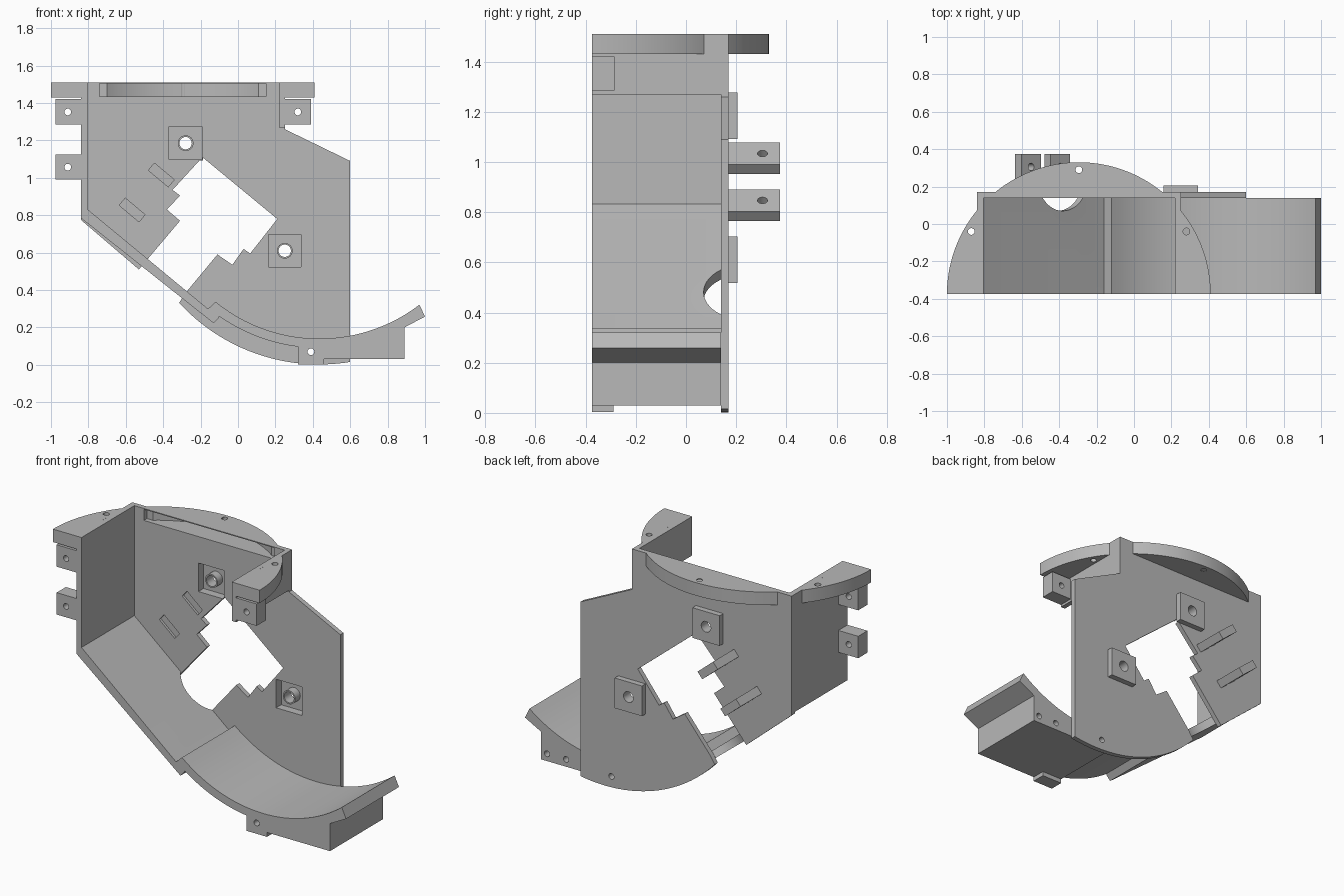
import bpy, bmesh
from math import sin, cos, sqrt, pi, radians
from mathutils import Vector

if "Cube" in bpy.data.objects:
    bpy.data.objects.remove(bpy.data.objects["Cube"])

grey = bpy.data.materials.new("plain grey")
grey.use_nodes = True
grey.diffuse_color = (0.48, 0.48, 0.48, 1)
grey.node_tree.nodes["Principled BSDF"].inputs["Base Color"].default_value = (0.48, 0.48, 0.48, 1)

FRONT, INNER, BACK = -0.375, 0.14, 0.17
TOP, RIM = 1.51, 1.43


def extrude(name, base, offset):
    """Solid made by sweeping a closed outline along an offset."""
    bm = bmesh.new()
    face = bm.faces.new([bm.verts.new(p) for p in base])
    new = bmesh.ops.extrude_face_region(bm, geom=[face])["geom"]
    bmesh.ops.translate(bm, vec=offset, verts=[v for v in new if isinstance(v, bmesh.types.BMVert)])
    bmesh.ops.recalc_face_normals(bm, faces=bm.faces)
    mesh = bpy.data.meshes.new(name)
    bm.to_mesh(mesh)
    bm.free()
    mesh.materials.append(grey)
    ob = bpy.data.objects.new(name, mesh)
    bpy.context.collection.objects.link(ob)
    return ob


def upright(name, pts, y0, y1):
    return extrude(name, [(x, y0, z) for x, z in pts], (0, y1 - y0, 0))


def flat(name, pts, z0, z1):
    return extrude(name, [(x, y, z0) for x, y in pts], (0, 0, z1 - z0))


def rect(x0, x1, z0, z1):
    return [(x0, z0), (x1, z0), (x1, z1), (x0, z1)]


def rod(name, start, offset, r, n=24):
    u = Vector(offset).orthogonal().normalized()
    v = Vector(offset).normalized().cross(u)
    ring = [Vector(start) + r * (cos(2 * pi * i / n) * u + sin(2 * pi * i / n) * v) for i in range(n)]
    return extrude(name, ring, offset)


def cut(ob, cutter):
    mod = ob.modifiers.new("cut", 'BOOLEAN')
    mod.operation, mod.solver, mod.object = 'DIFFERENCE', 'EXACT', cutter
    bpy.context.view_layer.objects.active = ob
    bpy.ops.object.modifier_apply(modifier=mod.name)
    bpy.data.objects.remove(cutter)


def arc(cx, cz, r, x0, x1, n=28):
    """Lower part of a circle between two x positions."""
    xs = [x0 + (x1 - x0) * i / n for i in range(n + 1)]
    return [(x, cz - sqrt(r * r - (x - cx) ** 2)) for x in xs]


def tilted(cx, cz, length, width):
    a = radians(-40)
    return [(cx + u * cos(a) - v * sin(a), cz + u * sin(a) + v * cos(a))
            for u, v in rect(-length / 2, length / 2, -width / 2, width / 2)]


# Back plate with its stepped opening
CX, CZ = 0.435, 1.02
opening = [(-0.28, 0.385), (-0.11, 0.59), (-0.03, 0.535), (0.03, 0.62), (0.065, 0.595),
           (0.21, 0.78), (-0.19, 1.11), (-0.35, 0.935), (-0.31, 0.905), (-0.38, 0.83),
           (-0.31, 0.77), (-0.53, 0.51)]
plate = upright("back_plate", [(-0.84, 0.775), (-0.84, TOP), (0.25, TOP), (0.25, 1.26), (0.6, 1.09)]
                + arc(CX, CZ, 1.018, 0.6, -0.315) + opening, INNER, BACK)
cut(plate, upright("rim_slot", rect(-0.74, 0.15, RIM + 0.006, TOP - 0.006), 0.1, 0.2))
cut(plate, rod("hole", (0.39, 0, 0.07), (0, 0.4, 0), 0.018))

# Square bosses behind the plate, hollow at the front with a tube inside
for side, x, z in (("upper", -0.28, 1.185), ("lower", 0.25, 0.61)):
    cut(plate, upright("pocket", rect(x - .088, x + .088, z - .088, z + .088), 0.1, 0.2))
    boss = upright(side + "_boss", rect(x - .093, x + .093, z - .093, z + .093), BACK, 0.205)
    cut(boss, upright("pocket", rect(x - .088, x + .088, z - .088, z + .088), 0.1, 0.19))
    cut(boss, rod("hole", (x, 0, z), (0, 0.4, 0), 0.033))
    tube = rod(side + "_boss_tube", (x, INNER, z), (0, 0.055, 0), 0.042)
    cut(tube, rod("hole", (x, 0, z), (0, 0.4, 0), 0.033))

# Tilted tabs sticking out of the back
for side, x, z in (("upper", -0.41, 1.015), ("lower", -0.566, 0.828)):
    cut(plate, upright("slot", tilted(x, z, 0.138, 0.05), 0.1, 0.2))
    tab = upright(side + "_back_tab", tilted(x, z, 0.138, 0.05), 0.155, 0.375)
    d = Vector((sin(radians(40)), 0, cos(radians(40))))
    cut(tab, rod("hole", Vector((x, 0.305, z)) - 0.1 * d, 0.2 * d, 0.02))

# Left wall running into the sloped floor, with a round bite at the back
wall = upright("left_wall_and_slope", [(-0.84, TOP), (-0.805, TOP), (-0.805, 0.832), (-0.155, 0.295),
                                       (-0.1, 0.255), (-0.13, 0.222), (-0.84, 0.785)], FRONT, INNER)
normal = Vector((0.64, 0, 0.77))
cut(wall, rod("bite", Vector((-0.39, 0.245, 0.47)) - 0.2 * normal, 0.4 * normal, 0.175, 48))

# Right wall
upright("right_wall", rect(0.22, 0.25, 1.27, TOP), FRONT, INNER)

# Curved trough with the block beneath it
upright("curved_trough", arc(CX, CZ, 0.88, -0.12, 0.97) + [(1.0, 0.258), (0.89, 0.2)]
        + arc(CX, CZ, 0.93, 0.88, -0.1) + [(-0.13, 0.222), (-0.165, 0.295)], FRONT, INNER)
block = upright("trough_block", arc(CX, CZ, 0.91, 0.32, 0.89) + [(0.89, 0.03), (0.32, 0.03)], FRONT, INNER)
for x in (0.56, 0.72, 0.85):
    cut(block, rod("hole", (x, 0.06, 0.075), (0, 0.2, 0), 0.018))
cut(block, rod("hole", (0.39, -0.6, 0.07), (0, 1, 0), 0.018))
upright("trough_foot", rect(0.32, 0.46, 0.003, 0.035), FRONT, -0.29)

# Round flange: two side pieces and a hollow back piece
FX, R = -0.295, 0.705


def ring(r, a0, a1, n=32):
    return [(FX + r * cos(a0 + (a1 - a0) * i / n), FRONT + r * sin(a0 + (a1 - a0) * i / n))
            for i in range(n + 1)]


def angle_at(y):
    from math import asin
    return asin((y - FRONT) / R)


side_a, back_a = angle_at(0.072), angle_at(BACK)
right = flat("right_flange", [(0.25, FRONT)] + ring(R, 0, side_a), RIM, TOP)
left = flat("left_flange", [(-0.84, FRONT)] + ring(R, pi, pi - side_a), RIM, TOP)
back = flat("back_flange", ring(R, back_a, pi - back_a), RIM, TOP)
cut(back, flat("hollow", ring(0.68, 0, pi), RIM + 0.006, TOP - 0.006))
for ob, x, y in ((right, 0.28, -0.04), (left, -0.87, -0.04), (back, FX, 0.29)):
    cut(ob, rod("hole", (x, y, 1.3), (0, 0, 0.4), 0.018))

# Small drilled lugs on the side walls
for name, x0, x1, z0, hx in (("upper_left_lug", -0.975, -0.83, 1.285, -0.91),
                             ("lower_left_lug", -0.975, -0.83, 0.99, -0.91),
                             ("right_lug", 0.24, 0.39, 1.285, 0.32)):
    lug = upright(name, rect(x0, x1, z0, z0 + 0.135), FRONT, -0.285)
    cut(lug, rod("hole", (hx, -0.5, z0 + 0.067), (0, 0.4, 0), 0.018))

# Smooth the curved faces, keep the edges crisp
bpy.ops.object.select_all(action='DESELECT')
for ob in bpy.context.collection.objects:
    if ob.type == 'MESH':
        ob.select_set(True)
        bpy.context.view_layer.objects.active = ob
bpy.ops.object.shade_smooth_by_angle(angle=radians(25))
